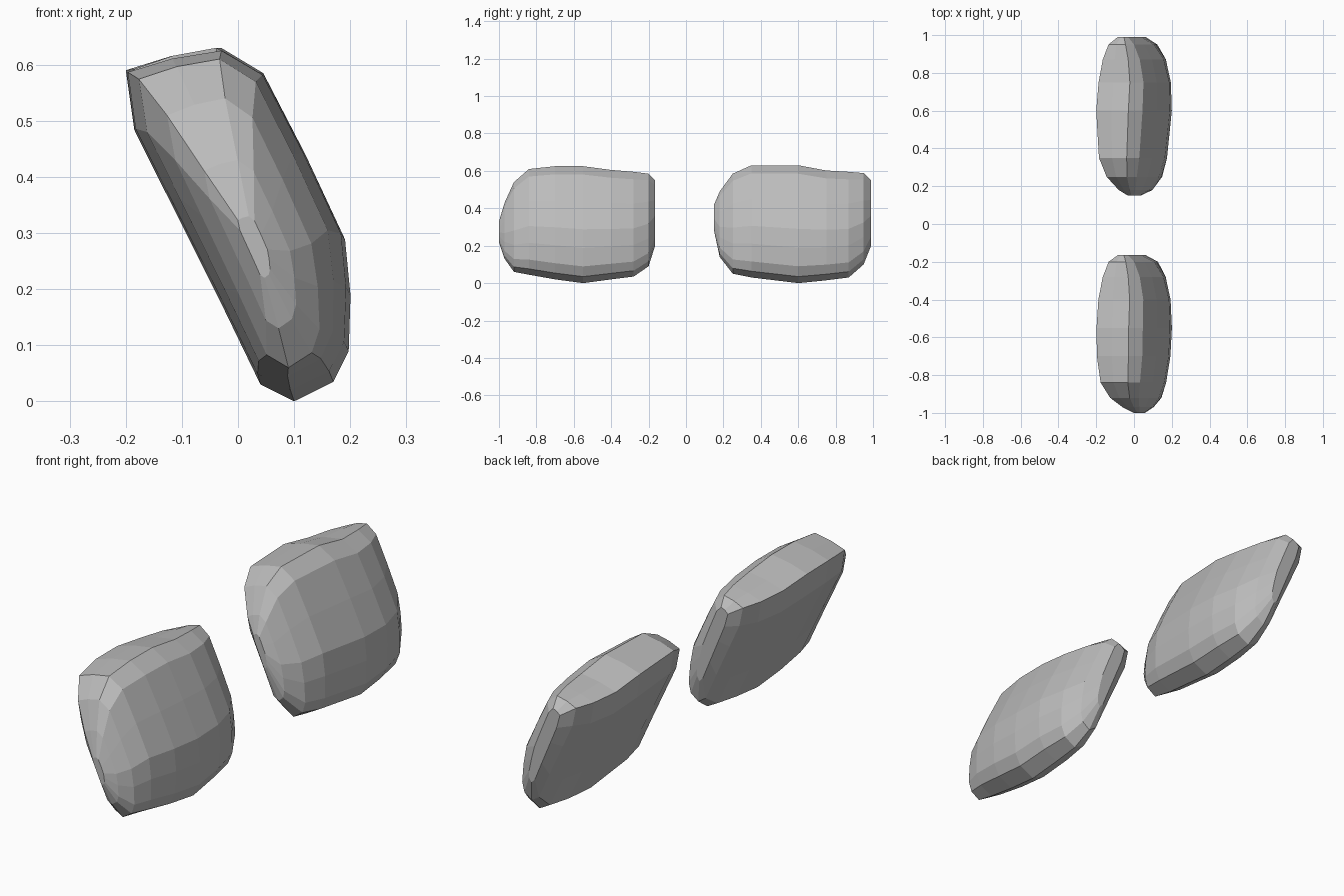
import bpy, bmesh

cube = bpy.data.objects.get("Cube")
if cube:
    bpy.data.objects.remove(cube, do_unlink=True)

# Plain stone grey
GREY = (0.5, 0.5, 0.5, 1)
stone = bpy.data.materials.new("stone_grey")
stone.use_nodes = True
stone.diffuse_color = GREY
stone.node_tree.nodes["Principled BSDF"].inputs["Base Color"].default_value = GREY

# Leaning cross-section (x, z): bulging outer face, blunt top, flat underside
SECTION = [(.10, 0), (.17, .035), (.197, .09), (.2, .19), (.19, .29), (.12, .44),
           (.045, .585), (-.03, .63), (-.12, .615), (-.2, .59),
           (-.185, .485), (-.12, .355), (-.03, .175), (.04, .03)]
HEIGHT = .63


def spine(z):
    return .13 - .36 * z


def make_slab(name, stations):
    """Loft the section along y; a station is y, thickness, bottom, top."""
    bm = bmesh.new()
    rings = []
    for y, thick, low, high in stations:
        ring = []
        for x, z in SECTION:
            h = low + (high - low) * z / HEIGHT
            ring.append(bm.verts.new((spine(h) + (x - spine(z)) * thick, y, h)))
        rings.append(ring)
    n = len(SECTION)
    for a, b in zip(rings, rings[1:]):
        for i in range(n):
            j = (i + 1) % n
            bm.faces.new((a[i], a[j], b[j], b[i]))
    bm.faces.new(rings[0])
    bm.faces.new(rings[-1])
    bmesh.ops.recalc_face_normals(bm, faces=bm.faces)
    mesh = bpy.data.meshes.new(name)
    bm.to_mesh(mesh)
    bm.free()
    mesh.materials.append(stone)
    obj = bpy.data.objects.new(name, mesh)
    bpy.context.collection.objects.link(obj)


# Front slab
make_slab("front_stone", [
    (-1, .12, .22, .33), (-.97, .36, .13, .43), (-.92, .62, .06, .54),
    (-.84, .85, .045, .61), (-.7, .98, .02, .625), (-.55, 1, 0, .625),
    (-.4, .97, .02, .605), (-.28, .8, .035, .595), (-.2, .55, .09, .585),
    (-.165, .22, .2, .55)])

# Back slab
make_slab("back_stone", [
    (.15, .12, .28, .42), (.18, .36, .14, .49), (.25, .65, .05, .585),
    (.35, .87, .03, .63), (.6, 1, 0, .63), (.75, .97, .015, .602),
    (.87, .8, .03, .595), (.95, .55, .1, .588), (.99, .22, .2, .55)])
